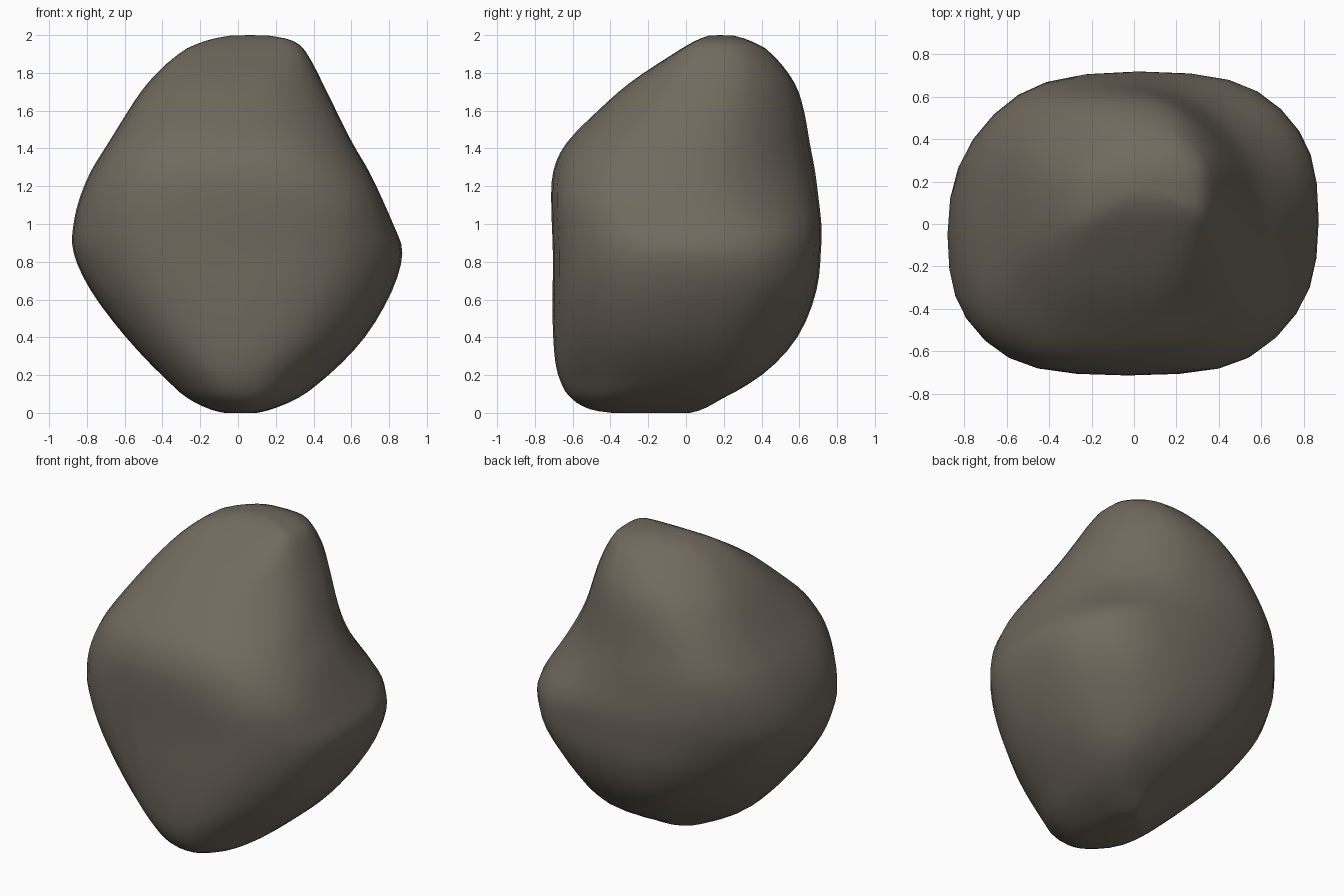
import bpy, bmesh, math
from mathutils import Vector

if "Cube" in bpy.data.objects:
    bpy.data.objects.remove(bpy.data.objects["Cube"])

# Each level of the boulder is a rounded octagon: height, then the distance to
# its side facing +x, +x+y, +y, -x+y, -x, -x-y, -y, +x-y (diagonals as |x|+|y|)
LEVELS = [
    (0.00, .10, .07, .02, .04, .07, .37, .39, .41),
    (0.02, .18, .17, .09, .08, .15, .53, .51, .58),
    (0.08, .32, .40, .20, .20, .27, .69, .61, .73),
    (0.20, .485, .72, .41, .46, .41, .84, .685, .86),
    (0.40, .68, .96, .60, .80, .60, 1.01, .71, 1.04),
    (0.65, .825, 1.19, .70, 1.03, .79, 1.17, .72, 1.17),
    (0.85, .88, 1.25, .72, 1.14, .88, 1.25, .72, 1.215),
    (0.98, .835, 1.20, .725, 1.18, .88, 1.265, .72, 1.215),
    (1.12, .775, 1.05, .71, 1.19, .85, 1.255, .72, 1.195),
    (1.28, .70, .92, .69, 1.165, .785, 1.195, .71, 1.10),
    (1.43, .61, .86, .66, 1.08, .69, 1.07, .64, .95),
    (1.60, .525, .81, .63, .95, .585, .83, .47, .70),
    (1.75, .45, .76, .58, .80, .48, .60, .30, .52),
    (1.90, .37, .66, .46, .56, .32, .32, .07, .34),
    (1.97, .29, .53, .34, .39, .17, .07, -.05, .20),
]
DIRS = [(1, 0), (1, 1), (0, 1), (-1, 1), (-1, 0), (-1, -1), (0, -1), (1, -1)]
CORNER_STEPS = 4
Z_STEPS = 3
FULLNESS = 1.4   # how closely the rounding follows the octagon corners


def corner(a, da, b, db):
    """Meeting point of two side lines."""
    det = a[0] * b[1] - a[1] * b[0]
    return Vector(((da * b[1] - db * a[1]) / det, (a[0] * db - b[0] * da) / det, 0))


def ring(level):
    """Octagon rounded so that it touches every side at its middle."""
    z, d = level[0], level[1:]
    c = [corner(DIRS[i], d[i], DIRS[(i + 1) % 8], d[(i + 1) % 8]) for i in range(8)]
    pts = []
    for i in range(8):
        start, end = (c[i - 1] + c[i]) / 2, (c[i] + c[(i + 1) % 8]) / 2
        for k in range(CORNER_STEPS):
            t = k / CORNER_STEPS
            wa, wb, wc = (1 - t) ** 2, 2 * FULLNESS * t * (1 - t), t * t
            p = (start * wa + c[i] * wb + end * wc) / (wa + wb + wc)
            pts.append(Vector((p.x, p.y, z)))
    return pts


def spline(p0, p1, p2, p3, t):
    return 0.5 * (2 * p1 + (p2 - p0) * t + (2 * p0 - 5 * p1 + 4 * p2 - p3) * t * t
                  + (3 * p1 - p0 - 3 * p2 + p3) * t ** 3)


# Key rings, with a small shrunken one for the crown
keys = [ring(l) for l in LEVELS]
mid = sum(keys[-1], Vector()) / len(keys[-1])
keys.append([Vector((*(mid + (p - mid) * 0.45).xy, 1.997)) for p in keys[-1]])

# Smooth rings between the key rings
rings, last = [], len(keys) - 1
for i in range(last):
    quad = [keys[max(i - 1, 0)], keys[i], keys[i + 1], keys[min(i + 2, last)]]
    for k in range(Z_STEPS):
        rings.append([spline(*ps, k / Z_STEPS) for ps in zip(*quad)])
rings.append(keys[-1])

# Shallow dent in the front face
for r in rings:
    for p in r:
        if p.y < -0.4:
            p.y += 0.015 * math.exp(-((p.x + 0.02) ** 2 + (p.z - 0.78) ** 2) / 0.06)
        p.z = min(max(p.z, 0), 2)

# Skin the rings and close both ends
bm = bmesh.new()
rows = [[bm.verts.new(p) for p in r] for r in rings]
n = len(rows[0])
for a, b in zip(rows, rows[1:]):
    for j in range(n):
        bm.faces.new((a[j], a[(j + 1) % n], b[(j + 1) % n], b[j]))
for row, z in ((rows[0], 0), (rows[-1], 2)):
    hub = bm.verts.new(sum((v.co for v in row), Vector()) / n)
    hub.co.z = z
    for j in range(n):
        bm.faces.new((row[j], row[(j + 1) % n], hub))

# Ease away the banding between levels
inner = [v for v in bm.verts if 0.15 < v.co.z < 1.9]
for _ in range(3):
    bmesh.ops.smooth_vert(bm, verts=inner, factor=0.4,
                          use_axis_x=True, use_axis_y=True, use_axis_z=True)
bmesh.ops.recalc_face_normals(bm, faces=bm.faces)
for f in bm.faces:
    f.smooth = True

mesh = bpy.data.meshes.new("boulder")
bm.to_mesh(mesh)
bm.free()
boulder = bpy.data.objects.new("boulder", mesh)
bpy.context.collection.objects.link(boulder)

stone = bpy.data.materials.new("grey_brown_stone")
stone.diffuse_color = (0.163, 0.143, 0.112, 1)
stone.use_nodes = True
stone.node_tree.nodes["Principled BSDF"].inputs["Base Color"].default_value = stone.diffuse_color
mesh.materials.append(stone)
